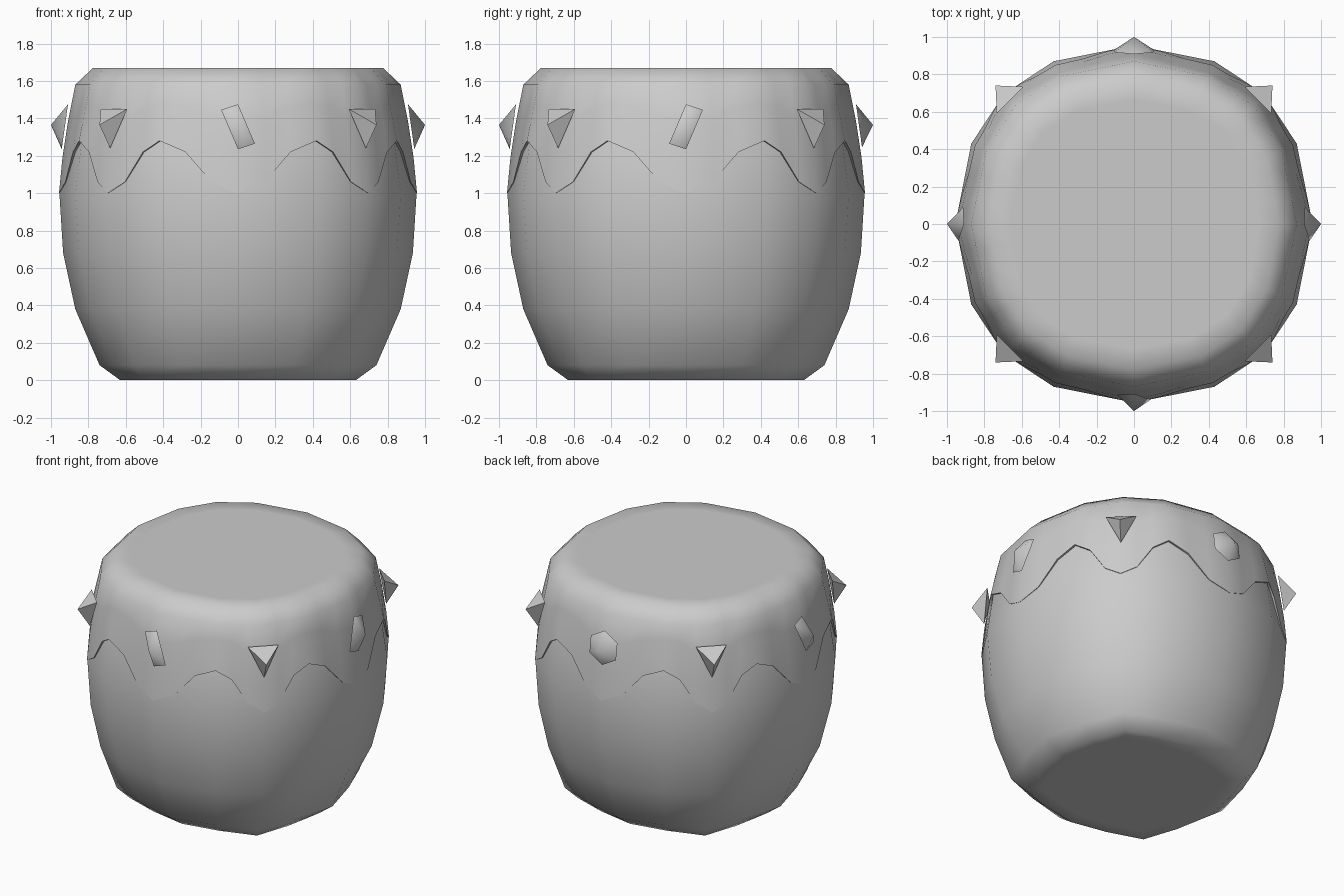
import bpy, bmesh, math

if "Cube" in bpy.data.objects:
    bpy.data.objects.remove(bpy.data.objects["Cube"])

# Rounded-square profile rings: height, axis radius, in-between point, corner
SHELL = [
    (0.00, 0.63, 0.58, 0.26, 0.50),
    (0.08, 0.74, 0.66, 0.30, 0.56),
    (0.38, 0.87, 0.79, 0.37, 0.635),
    (0.68, 0.935, 0.85, 0.415, 0.68),
    (1.00, 0.955, 0.87, 0.43, 0.695),
]
SKIN = [
    (1.00, 0.957, 0.872, 0.431, 0.697),
    (1.28, 0.930, 0.850, 0.420, 0.678),
    (1.58, 0.870, 0.790, 0.390, 0.635),
    (1.67, 0.775, 0.710, 0.350, 0.570),
]


def ring16(r, mx, my, c):
    quarter = [(r, 0), (mx, my), (c, c), (my, mx)]
    pts = []
    for q in range(4):
        for x, y in quarter:
            for _ in range(q):
                x, y = -y, x
            pts.append((x, y))
    return pts


def lerp_ring(profile, z):
    for a, b in zip(profile, profile[1:]):
        if z <= b[0] + 1e-6:
            t = (z - a[0]) / (b[0] - a[0])
            return ring16(*[p + (q - p) * t for p, q in zip(a[1:], b[1:])])
    return ring16(*profile[-1][1:])


def on_ring(ring, i, t, z, s=1.0):
    (x0, y0), (x1, y1) = ring[i % 16], ring[(i + 1) % 16]
    return ((x0 + (x1 - x0) * t) * s, (y0 + (y1 - y0) * t) * s, z)


def loft(name, rows, cap_start, cap_end, angle):
    bm = bmesh.new()
    loops = [[bm.verts.new(p) for p in row] for row in rows]
    n = len(rows[0])
    for a, b in zip(loops, loops[1:]):
        for i in range(n):
            j = (i + 1) % n
            bm.faces.new((a[i], a[j], b[j], b[i]))
    if cap_start:
        bm.faces.new(loops[0][::-1])
    if cap_end:
        bm.faces.new(loops[-1])
    return finish(name, bm, angle)


def finish(name, bm, angle):
    bmesh.ops.recalc_face_normals(bm, faces=bm.faces)
    me = bpy.data.meshes.new(name)
    bm.to_mesh(me)
    bm.free()
    ob = bpy.data.objects.new(name, me)
    bpy.context.collection.objects.link(ob)
    bpy.ops.object.select_all(action='DESELECT')
    ob.select_set(True)
    bpy.context.view_layer.objects.active = ob
    bpy.ops.object.shade_smooth_by_angle(angle=math.radians(angle))
    return ob


# Barrel shell, tucked just inside the skin at the top
tuck = [(1.28, 0.982), (1.58, 0.96)]
rows = [[(x * 0.85, y * 0.85, 0) for x, y in ring16(*SHELL[0][1:])]]
rows += [[(x, y, p[0]) for x, y in ring16(*p[1:])] for p in SHELL]
rows += [[(x * s, y * s, z) for x, y in lerp_ring(SKIN, z)] for z, s in tuck]
loft("drum_shell", rows, True, True, 60)

# Stretched skin with a scalloped lower edge
EDGE = [1.00, 1.06, 1.22, 1.28]
cols = []
for i in range(16):
    for k in range(3):
        cols.append((i, k / 3, EDGE[k] if i % 2 == 0 else EDGE[3 - k]))
rows = [[on_ring(lerp_ring(SKIN, z), i, t, z, 0.975) for i, t, z in cols]]
for f in (0, 0.33, 0.67, 1):
    row = []
    for i, t, e in cols:
        z = e + (1.58 - e) * f
        row.append(on_ring(lerp_ring(SKIN, z), i, t, z))
    rows.append(row)
top = ring16(*SKIN[-1][1:])
rows += [[on_ring(top, i, t, 1.67, s) for i, t, _ in cols] for s in (1, 0.86)]
loft("drum_skin", rows, False, True, 60)


# Pegs: pyramids lying on the wall, apex pointing outwards
def peg(name, turn, outline, wall, tip):
    ca, sa = math.cos(turn), math.sin(turn)

    def place(u, d, z):
        return (ca * d - sa * u, sa * d + ca * u, z)

    bm = bmesh.new()
    base = [bm.verts.new(place(u, wall - 0.14 * (z - 1.36), z)) for u, z in outline]
    apex = bm.verts.new(place(0, tip, 1.365))
    bm.faces.new(base)
    for i, v in enumerate(base):
        bm.faces.new((v, base[(i + 1) % len(base)], apex))
    finish(name, bm, 75)


slanted = [(-0.09, 1.265), (0.0, 1.235), (0.09, 1.445), (0.0, 1.475)]
mirrored = [(-u, z) for u, z in slanted]
hexagon = [(0.12 * math.sin(k * math.pi / 3), 1.36 + 0.115 * math.cos(k * math.pi / 3))
           for k in range(6)]
triangle = [(-0.1, 1.45), (0.1, 1.45), (0.0, 1.24)]

peg("front_peg", -math.pi / 2, mirrored, 0.925, 1.0)
peg("right_peg", 0, slanted, 0.925, 1.0)
peg("back_peg", math.pi / 2, hexagon, 0.925, 1.0)
peg("left_peg", math.pi, mirrored, 0.925, 1.0)
for q in range(4):
    peg("corner_peg_%d" % (q + 1), math.pi / 4 + q * math.pi / 2, triangle, 0.95, 1.047)
